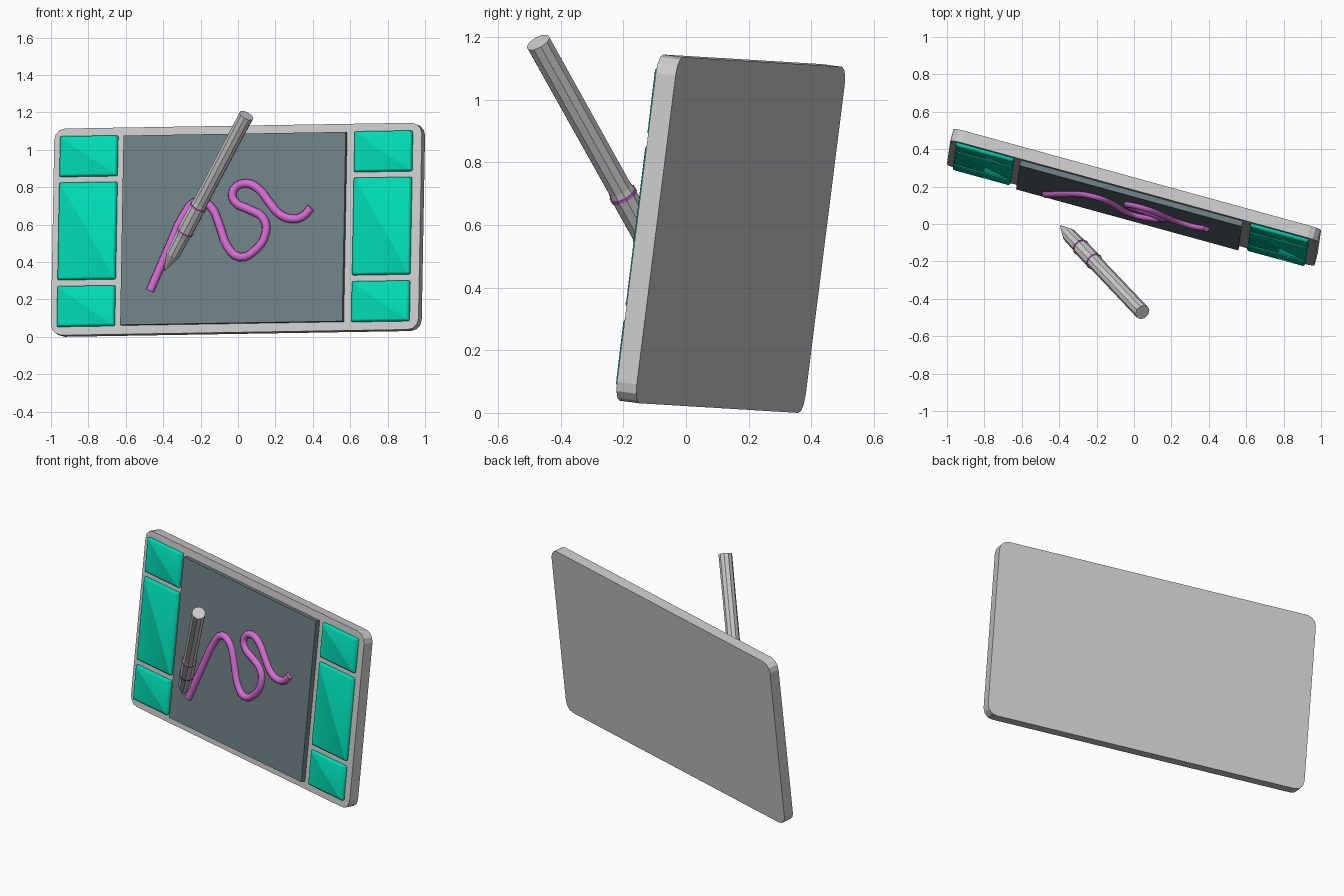
import bpy, bmesh, math
from mathutils import Matrix, Vector

if "Cube" in bpy.data.objects:
    bpy.data.objects.remove(bpy.data.objects["Cube"])

# Tilted frame of the tablet: u = width, v = towards the back, w = height
U = Vector((0.965, -0.265, 0.016)).normalized()
W = Vector((0.017, 0.125, 0.992))
W = (W - W.dot(U) * U).normalized()
V = W.cross(U)
FRAME = Matrix((U, V, W)).transposed().to_4x4()
FRAME.translation = Vector((0, 0.143, 0.572))
FRONT = -0.033                      # local depth of the front face
SCREEN = FRONT - 0.03               # local depth of the screen surface


def material(name, rgb):
    m = bpy.data.materials.new(name)
    m.diffuse_color = (*rgb, 1)
    m.use_nodes = True
    m.node_tree.nodes["Principled BSDF"].inputs["Base Color"].default_value = m.diffuse_color
    return m


GREEN = material("button_green", (0.0, 0.70, 0.45))
SLATE = material("screen_slate", (0.15, 0.21, 0.23))
PINK = material("ink_pink", (0.68, 0.15, 0.65))


def finish(name, bm, matrix, mat=None, angle=None):
    bmesh.ops.recalc_face_normals(bm, faces=bm.faces)
    me = bpy.data.meshes.new(name)
    bm.to_mesh(me)
    bm.free()
    ob = bpy.data.objects.new(name, me)
    bpy.context.collection.objects.link(ob)
    ob.matrix_world = matrix
    if mat:
        me.materials.append(mat)
    if angle:
        bpy.ops.object.select_all(action='DESELECT')
        ob.select_set(True)
        bpy.context.view_layer.objects.active = ob
        bpy.ops.object.shade_smooth_by_angle(angle=math.radians(angle))
    return ob


def plate(name, u0, u1, w0, w1, front, back, r=0.0, mat=None, bevel=0.0):
    """Slab in the tablet frame with rounded outline corners and optional soft front edge."""
    bm = bmesh.new()
    pts = []
    corners = [(u1, w1, 0), (u0, w1, 90), (u0, w0, 180), (u1, w0, 270)]
    for u, w, a0 in corners:
        cu = u - r if u == u1 else u + r
        cw = w - r if w == w1 else w + r
        steps = 3 if r else 0
        for i in range(steps + 1):
            a = math.radians(a0 + 90 * i / max(steps, 1))
            pts.append((cu + r * math.cos(a), back, cw + r * math.sin(a)))
    face = bm.faces.new([bm.verts.new(p) for p in pts])
    out = bmesh.ops.extrude_face_region(bm, geom=[face], use_keep_orig=True)
    top = [g for g in out["geom"] if isinstance(g, bmesh.types.BMVert)]
    bmesh.ops.translate(bm, verts=top, vec=(0, front - back, 0))
    if bevel:
        edges = [e for e in bm.edges if all(abs(v.co.y - front) < 1e-6 for v in e.verts)]
        bmesh.ops.bevel(bm, geom=edges, offset=bevel, segments=3, profile=0.5, affect='EDGES')
    return finish(name, bm, FRAME, mat, 40 if bevel else None)


# Tablet body and raised screen
plate("tablet_body", -1.019, 1.019, -0.557, 0.557, FRONT, -FRONT, r=0.06)
plate("screen", -0.627, 0.605, -0.51, 0.51, SCREEN, 0.0, mat=SLATE)

# Three buttons on each side
rows = {"lower": (-0.512, -0.293), "middle": (-0.26, 0.265), "upper": (0.296, 0.515)}
for side, u0, u1 in (("left", -0.985, -0.664), ("right", 0.648, 0.970)):
    for row, (w0, w1) in rows.items():
        plate(f"{side}_{row}_button", u0, u1, w0, w1, FRONT - 0.02, 0.0,
              r=0.008, mat=GREEN, bevel=0.014)

# Drawn squiggle: front-view (x, z) points laid on the screen plane
path = [(-0.47, 0.245), (-0.36, 0.50), (-0.29, 0.65), (-0.22, 0.725), (-0.15, 0.70),
        (-0.10, 0.60), (-0.055, 0.48), (0.01, 0.425), (0.095, 0.465), (0.15, 0.56),
        (0.135, 0.635), (0.06, 0.68), (-0.02, 0.725), (-0.025, 0.785), (0.04, 0.82),
        (0.11, 0.79), (0.17, 0.715), (0.23, 0.65), (0.30, 0.63), (0.35, 0.645), (0.39, 0.69)]
cu = bpy.data.curves.new("squiggle", 'CURVE')
cu.dimensions = '3D'
cu.bevel_depth = 0.023
cu.bevel_resolution = 2
cu.use_fill_caps = True
sp = cu.splines.new('BEZIER')
sp.resolution_u = 3
sp.bezier_points.add(len(path) - 1)
for bp, (x, z) in zip(sp.bezier_points, path):
    w = (z - 0.58 - 0.016 * x) / 0.992
    bp.co = ((x + 0.017 - 0.017 * w) / 0.965, SCREEN - 0.003, w)
    bp.handle_left_type = bp.handle_right_type = 'AUTO'
squiggle = bpy.data.objects.new("squiggle", cu)
bpy.context.collection.objects.link(squiggle)
squiggle.matrix_world = FRAME
cu.materials.append(PINK)
bpy.ops.object.select_all(action='DESELECT')
squiggle.select_set(True)
bpy.context.view_layer.objects.active = squiggle
bpy.ops.object.convert(target='MESH')
bpy.ops.object.shade_smooth_by_angle(angle=math.radians(50))

# Pen frame: local z runs from the tip to the far end
TIP, END = Vector((-0.393, -0.01, 0.355)), Vector((0.045, -0.472, 1.183))
PEN = Matrix.Translation(TIP) @ (END - TIP).to_track_quat('Z', 'Y').to_matrix().to_4x4()
LENGTH = (END - TIP).length


def lathe(name, profile, mat=None, sides=10, closed=False):
    """Faceted turned shape from (distance along pen, radius) points."""
    bm = bmesh.new()
    rings = [[bm.verts.new((r * math.cos(2 * math.pi * i / sides),
                            r * math.sin(2 * math.pi * i / sides), d))
              for i in range(sides)] for d, r in profile]
    pairs = list(zip(rings, rings[1:])) + ([(rings[-1], rings[0])] if closed else [])
    for a, b in pairs:
        for i in range(sides):
            j = (i + 1) % sides
            bm.faces.new((a[i], a[j], b[j], b[i]))
    if not closed:
        bm.faces.new(rings[0][::-1])
        bm.faces.new(rings[-1])
    return finish(name, bm, PEN, mat)


# Pen body with tapered point and slightly thicker grip
lathe("pen_body", [(0.012, 0.007), (0.11, 0.038), (0.23, 0.04), (0.26, 0.044),
                   (0.43, 0.044), (0.455, 0.04), (LENGTH, 0.041)])
lathe("pen_nib", [(0.0, 0.003), (0.02, 0.007)], PINK)

# Thin coloured rings at both ends of the grip
for name, d in (("lower_pen_ring", 0.262), ("upper_pen_ring", 0.43)):
    lathe(name, [(d - 0.005, 0.038), (d - 0.005, 0.047), (d + 0.005, 0.047), (d + 0.005, 0.038)],
          PINK, closed=True)
